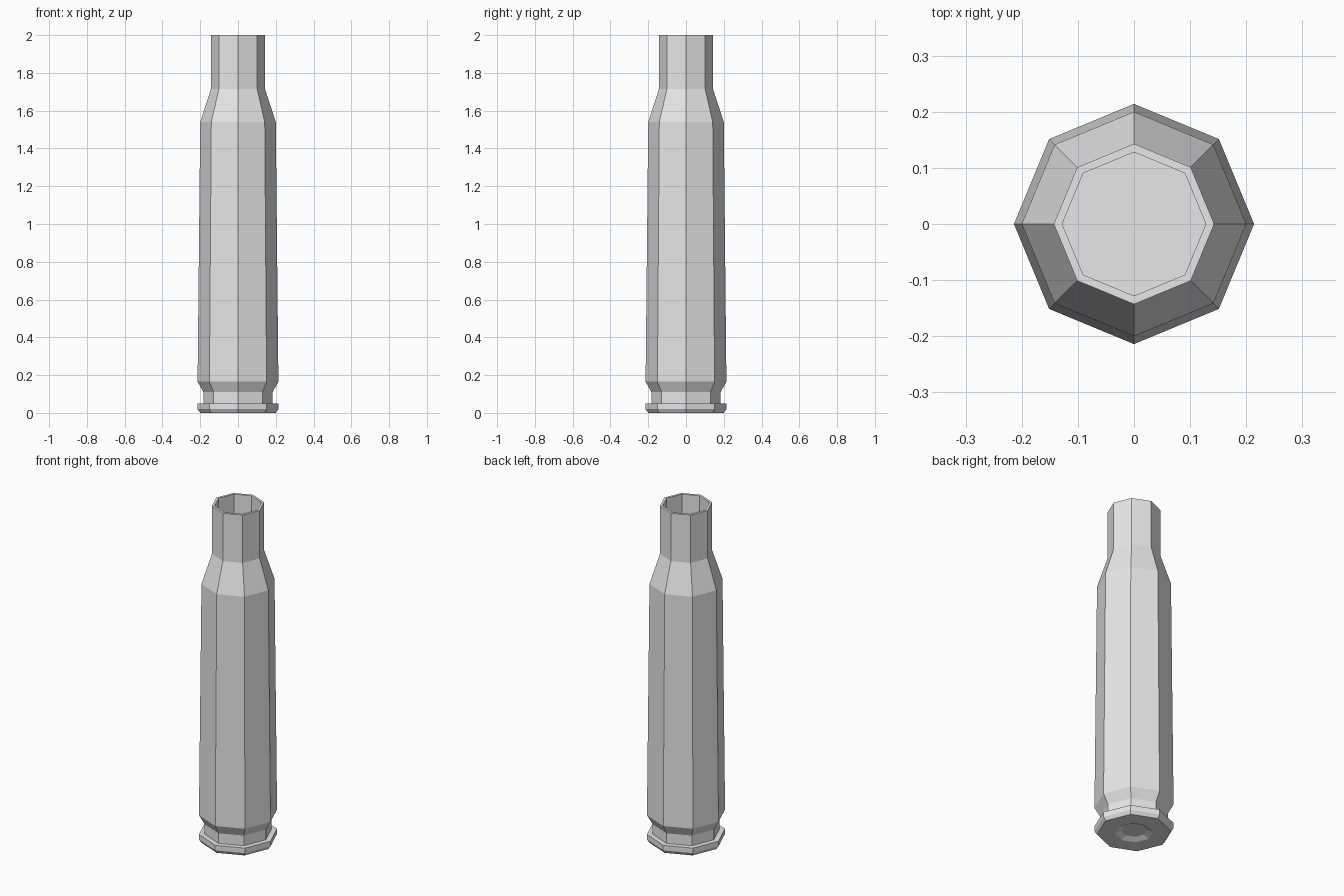
import bpy, bmesh, math

if "Cube" in bpy.data.objects:
    bpy.data.objects.remove(bpy.data.objects["Cube"])

SIDES = 8

# One plain grey metal
grey = bpy.data.materials.new("grey_metal")
grey.diffuse_color = (0.8, 0.8, 0.8, 1)
grey.use_nodes = True
grey.node_tree.nodes["Principled BSDF"].inputs["Base Color"].default_value = grey.diffuse_color


def lathe(name, profile):
    """Spin a (radius, z) profile into an eight-sided solid, capped at both ends."""
    bm = bmesh.new()
    rings = []
    for r, z in profile:
        rings.append([bm.verts.new((r * math.cos(math.tau * i / SIDES),
                                    r * math.sin(math.tau * i / SIDES), z))
                      for i in range(SIDES)])
    for a, b in zip(rings, rings[1:]):
        for i in range(SIDES):
            j = (i + 1) % SIDES
            bm.faces.new((a[i], a[j], b[j], b[i]))
    bm.faces.new(list(reversed(rings[0])))
    bm.faces.new(rings[-1])
    bmesh.ops.recalc_face_normals(bm, faces=bm.faces[:])
    mesh = bpy.data.meshes.new(name)
    bm.to_mesh(mesh)
    bm.free()
    mesh.materials.append(grey)
    obj = bpy.data.objects.new(name, mesh)
    bpy.context.collection.objects.link(obj)
    return obj


lathe("casing", [
    (0.07, 0.015), (0.103, 0.0),                 # base dimple
    (0.20, 0.0), (0.214, 0.02), (0.214, 0.05),   # rim
    (0.183, 0.05), (0.183, 0.11),                # groove
    (0.214, 0.165), (0.20, 1.54),                # tapered body
    (0.143, 1.715), (0.143, 2.0),                # shoulder and neck
    (0.128, 2.0), (0.128, 1.715),                # mouth and hollow neck
])
